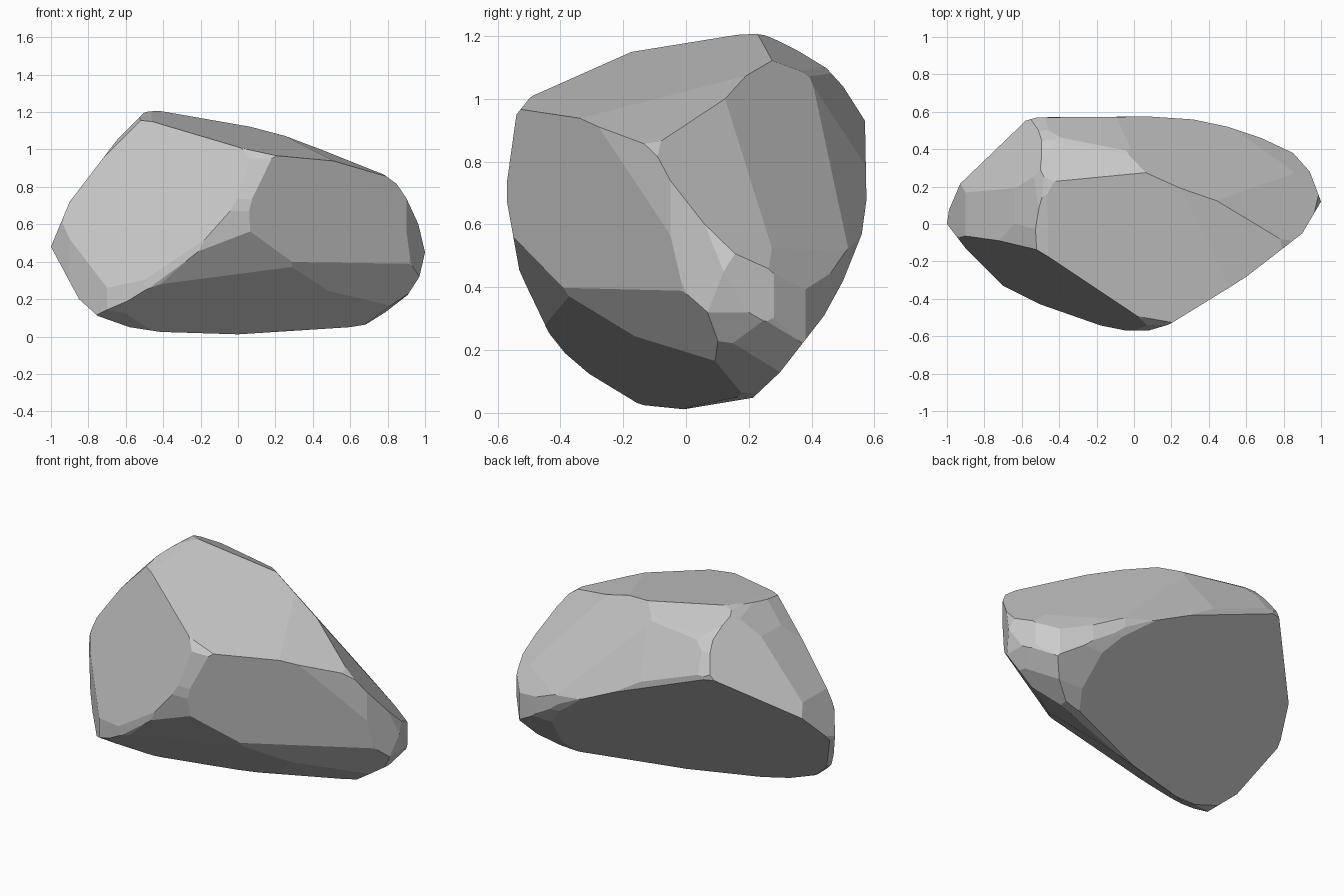
import bpy, bmesh
from math import sin, cos, radians
from mathutils import Vector

if "Cube" in bpy.data.objects:
    bpy.data.objects.remove(bpy.data.objects["Cube"])

# Clockwise outlines of the boulder seen along each axis
front = [(-1, .48), (-.9, .72), (-.64, 1.06), (-.5, 1.2), (-.4, 1.21), (.12, 1.13),
         (.3, 1.08), (.72, .91), (.87, .8), (.95, .66), (1, .45), (.97, .32), (.88, .18),
         (.72, .07), (.6, .05), (-.18, 0), (-.32, .01), (-.58, .05), (-.75, .11), (-.85, .2)]
side = [(-.575, .7), (-.54, .95), (-.5, 1.0), (-.41, 1.08), (-.33, 1.11), (-.17, 1.15),
        (.2, 1.21), (.34, 1.19), (.39, 1.16), (.5, 1.04), (.57, .93), (.575, .66),
        (.56, .57), (.5, .42), (.44, .31), (.3, .13), (.21, .045), (.12, .02), (-.08, 0),
        (-.13, .01), (-.28, .1), (-.42, .22), (-.53, .45)]
top = [(-1, 0), (-.98, .14), (-.9, .3), (-.8, .42), (-.66, .53), (-.5, .575), (.24, .575),
       (.5, .52), (.68, .46), (.85, .38), (.94, .28), (1, .12), (.9, -.05), (.5, -.36),
       (.24, -.53), (.1, -.57), (-.1, -.57), (-.5, -.43), (-.7, -.33), (-.9, -.13)]
# Outlines seen at an angle, about the middle of the boulder
front_right = [(-.81, .04), (-.74, .28), (-.63, .43), (-.39, .64), (-.18, .74), (.23, .52),
               (.47, .25), (.72, -.1), (.89, -.32), (.9, -.37), (.88, -.43), (.79, -.51),
               (.63, -.58), (-.33, -.48), (-.57, -.41), (-.74, -.32), (-.78, -.18)]
from_below = [(-.71, .36), (-.67, .39), (-.55, .44), (-.25, .51), (.1, .56), (.6, .45),
              (.73, .4), (.8, .33), (.83, .21), (.86, -.04), (.82, -.34), (.74, -.47),
              (.54, -.68), (.41, -.73), (.24, -.68), (-.45, -.23), (-.66, .06)]

# Large oblique facets: outward normal and offset
facets = [
    ((-.4, 1.2, -1), -.02),        # big rear underside
    ((-.57, -1, .33), .815),       # big front left face
    ((.6, -1, -.15), .505),        # front right face
    ((.6, -1, -.55), .35),         # lower front right
    ((.2, -1, -.7), .17),          # lower front
    ((.3, -.7, -1), .015),         # front underside
    ((.19, -.16, 1), 1.09),        # sloping top
    ((.35, -.08, 1), 1.145),       # top right slope
    ((.56, .5, .65), .96),         # right shoulder
    ((.45, .65, .6), .88),         # rear right shoulder
    ((.2, .93, .55), .946),        # rear upper face
    ((.3, .9, .5), .88),           # rear upper face, right part
    ((-.75, .35, .55), 1.13),      # left shoulder
]

bm = bmesh.new()
bmesh.ops.create_cube(bm, size=4)


def chip(normal, offset):
    """Slice away everything beyond a plane and cap the cut."""
    n = Vector(normal)
    bmesh.ops.bisect_plane(bm, geom=bm.verts[:] + bm.edges[:] + bm.faces[:], dist=1e-5,
                           plane_co=n * (offset / n.length_squared), plane_no=n,
                           clear_outer=True)
    rim = [e for e in bm.edges if e.is_boundary]
    if rim:
        bmesh.ops.holes_fill(bm, edges=rim, sides=0)


def chip_outline(points, right, up, centre=(0, 0, 0), slack=0):
    """Trim to an outline drawn on the plane spanned by right and up."""
    right, up = Vector(right), Vector(up)
    for (x0, y0), (x1, y1) in zip(points, points[1:] + points[:1]):
        a, b = Vector((y0 - y1, x1 - x0)).normalized()
        n = a * right + b * up
        chip(n, max(a * x + b * y for x, y in points) + n.dot(Vector(centre)) + slack)


def chip_angled(points, azimuth, elevation, slack):
    """Trim to an outline seen from an azimuth (from the front) and elevation."""
    az, el = radians(azimuth), radians(elevation)
    right = (cos(az), sin(az), 0)
    up = (-sin(az) * sin(el), cos(az) * sin(el), cos(el))
    chip_outline(points, right, up, (0, 0, .605), slack)


chip_outline(front, (1, 0, 0), (0, 0, 1))
chip_outline(side, (0, 1, 0), (0, 0, 1))
chip_outline(top, (1, 0, 0), (0, 1, 0))
chip_angled(front_right, 38, 25.5, .03)
chip_angled(from_below, 137, -24, .02)
for normal, offset in facets:
    chip(normal, offset)

# Tidy into a clean closed solid
bmesh.ops.remove_doubles(bm, verts=bm.verts[:], dist=.004)
bmesh.ops.convex_hull(bm, input=bm.verts[:])
bmesh.ops.delete(bm, geom=[v for v in bm.verts if not v.link_faces], context='VERTS')
bmesh.ops.dissolve_limit(bm, angle_limit=.02, verts=bm.verts[:], edges=bm.edges[:])
bmesh.ops.recalc_face_normals(bm, faces=bm.faces[:])

mesh = bpy.data.meshes.new("boulder")
bm.to_mesh(mesh)
bm.free()
bpy.context.collection.objects.link(bpy.data.objects.new("boulder", mesh))
